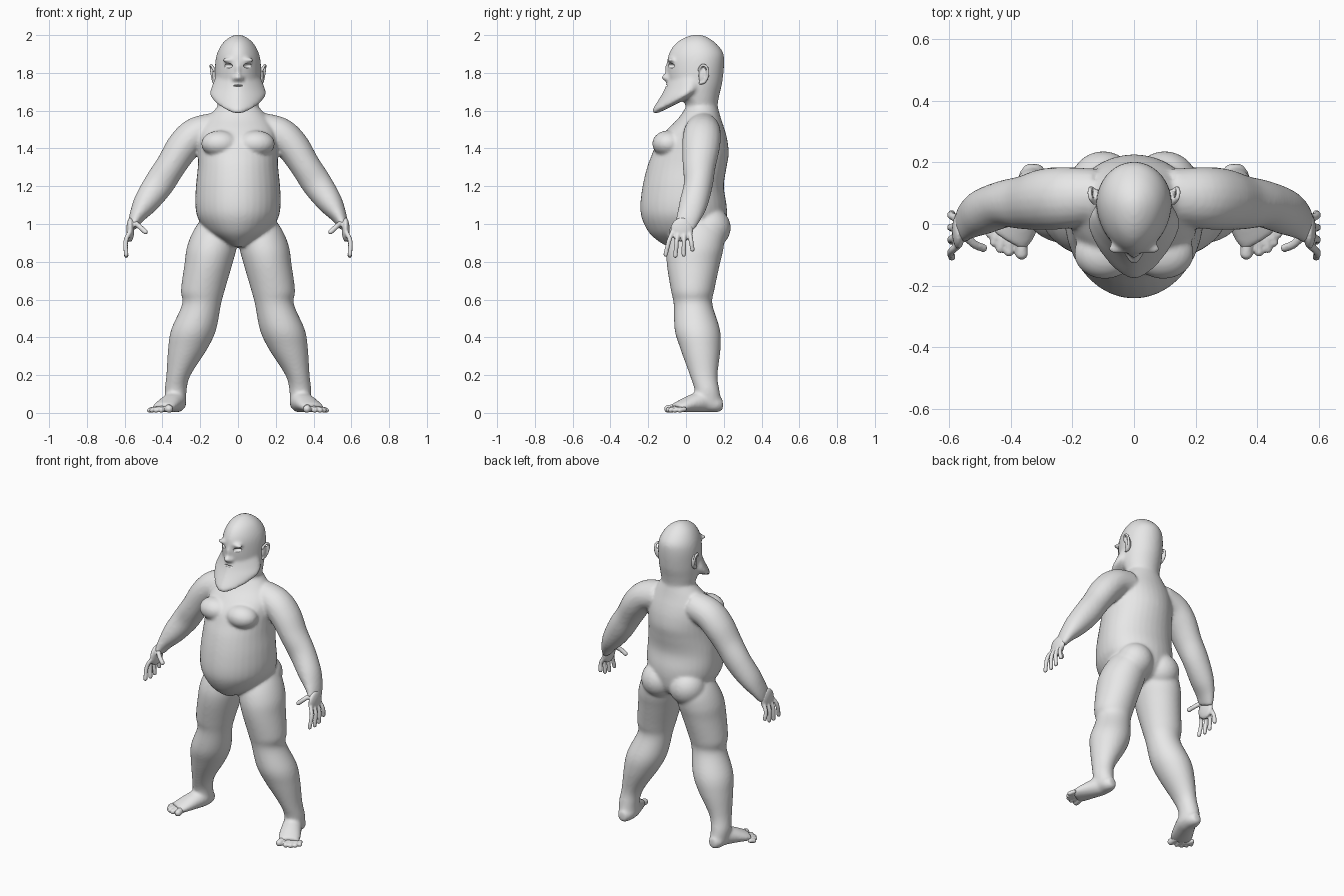
import bpy, bmesh
from math import sin, cos, pi, copysign
from mathutils import Vector, Matrix

cube = bpy.data.objects.get("Cube")
if cube:
    bpy.data.objects.remove(cube, do_unlink=True)

skin = bpy.data.materials.new("plain_grey")
skin.use_nodes = True
GREY = (0.8, 0.8, 0.8, 1)
skin.diffuse_color = GREY
for node in skin.node_tree.nodes:
    if node.type == 'BSDF_PRINCIPLED':
        node.inputs["Base Color"].default_value = GREY


# ---- helpers ----
def spline(rows, steps=5):
    """Smooth curve through rows of numbers."""
    rows = [Vector(r) for r in rows]
    out, last = [], len(rows) - 1
    for i in range(last):
        a, b, c, d = (rows[min(max(i + k, 0), last)] for k in (-1, 0, 1, 2))
        for s in range(steps):
            t = s / steps
            out.append(b + (c - a) * (t / 2) + (a * 2 - b * 5 + c * 4 - d) * (t * t / 2)
                       + (b * 3 - a - c * 3 + d) * (t ** 3 / 2))
    return out + [rows[-1]]


def loft(bm, rings):
    """Skin a list of rings and cap both ends."""
    rings = [[bm.verts.new(p) for p in ring] for ring in rings]
    n = len(rings[0])
    faces = [bm.faces.new(rings[0]), bm.faces.new(rings[-1][::-1])]
    for low, high in zip(rings, rings[1:]):
        for i in range(n):
            j = (i + 1) % n
            faces.append(bm.faces.new((low[j], low[i], high[i], high[j])))
    bmesh.ops.recalc_face_normals(bm, faces=faces)


def slices(bm, rows, point=1.0, seg=36):
    """Level slices: height, half width, front, middle, back, centre x."""
    rings = []
    for z, w, front, mid, back, cx in spline(rows):
        ring = []
        for i in range(seg):
            c, s = cos(2 * pi * i / seg), sin(2 * pi * i / seg)
            e, depth = (point, mid - front) if s < 0 else (1.0, back - mid)
            ring.append((cx + w * copysign(abs(c) ** e, c),
                         mid + depth * copysign(abs(s) ** e, s), z))
        rings.append(ring)
    loft(bm, rings)


def tube(bm, rows, ref, seg=20):
    """Limb along a path: x, y, z, radius across, radius along ref."""
    pts = spline(rows)
    rings = []
    for i, p in enumerate(pts):
        a, b = pts[max(i - 1, 0)], pts[min(i + 1, len(pts) - 1)]
        t = (Vector(b[:3]) - Vector(a[:3])).normalized()
        u = t.cross(Vector(ref)).normalized()
        v = u.cross(t)
        rings.append([Vector(p[:3]) + u * p[3] * cos(2 * pi * k / seg)
                      + v * p[4] * sin(2 * pi * k / seg) for k in range(seg)])
    loft(bm, rings)


def ball(bm, centre, size):
    m = Matrix.Translation(centre) @ Matrix.Diagonal((*size, 1))
    bmesh.ops.create_uvsphere(bm, u_segments=24, v_segments=16, radius=1, matrix=m)


def digit(bm, path, r, ref):
    """Finger or toe with round ends."""
    tube(bm, [(*p, r, r) for p in path], ref, 12)
    for p in (path[0], path[-1]):
        ball(bm, p, (r, r, r))


def mirror(bm):
    dup = bmesh.ops.duplicate(bm, geom=bm.verts[:] + bm.edges[:] + bm.faces[:])["geom"]
    verts = [g for g in dup if isinstance(g, bmesh.types.BMVert)]
    faces = [g for g in dup if isinstance(g, bmesh.types.BMFace)]
    bmesh.ops.scale(bm, vec=(-1, 1, 1), verts=verts)
    bmesh.ops.reverse_faces(bm, faces=faces)


def finish(bm, name, voxel=0, smooth=0):
    """Turn a bmesh into an object, fusing its pieces into one skin."""
    mesh = bpy.data.meshes.new(name)
    bm.to_mesh(mesh)
    bm.free()
    mesh.materials.append(skin)
    for f in mesh.polygons:
        f.use_smooth = True
    ob = bpy.data.objects.new(name, mesh)
    bpy.context.scene.collection.objects.link(ob)
    if voxel:
        fuse = ob.modifiers.new("fuse", 'REMESH')
        fuse.mode = 'VOXEL'
        fuse.voxel_size = voxel
        fuse.use_smooth_shade = True
        soft = ob.modifiers.new("soften", 'SMOOTH')
        soft.factor = 0.5
        soft.iterations = smooth
    return ob


Y, Z = (0, 1, 0), (0, 0, 1)

# ---- body: paired parts first, then mirrored ----
bm = bmesh.new()
# leg
slices(bm, [(1.06, .07, .0, .06, .13, .10), (.97, .118, -.07, .06, .2, .115),
            (.88, .132, -.1, .05, .2, .138), (.79, .127, -.102, .04, .18, .156),
            (.65, .116, -.08, .035, .15, .186), (.575, .103, -.065, .04, .14, .193),
            (.44, .119, -.06, .06, .18, .235), (.34, .104, -.03, .075, .183, .266),
            (.2, .064, .02, .095, .167, .315), (.12, .058, .045, .11, .177, .33),
            (.05, .055, .04, .11, .19, .328)])
# arm
tube(bm, [(.12, .09, 1.5, .09, .09), (.22, .085, 1.475, .09, .1),
          (.29, .08, 1.41, .088, .1), (.355, .07, 1.31, .08, .088),
          (.42, .065, 1.21, .08, .077), (.49, .04, 1.11, .066, .075),
          (.535, .015, 1.04, .042, .065), (.56, -.01, .985, .024, .055)], Y)
# foot
tube(bm, [(.325, .195, .045, .025, .03), (.327, .16, .046, .047, .044),
          (.33, .1, .06, .057, .058), (.355, .04, .051, .062, .049),
          (.385, -.02, .036, .066, .034), (.405, -.055, .026, .06, .024)], Z)
ball(bm, (.1, .125, .98), (.11, .112, .11))        # buttock
ball(bm, (.095, -.095, 1.425), (.1, .084, .07))    # chest
ball(bm, (.05, -.08, 1.868), (.036, .02, .012))    # brow
ball(bm, (.018, -.1, 1.77), (.014, .014, .012))    # nostril
mirror(bm)

# torso with belly
slices(bm, [(.88, .03, -.1, .0, .08, 0), (.915, .1, -.155, .02, .16, 0),
            (.96, .165, -.2, .03, .2, 0), (1.03, .212, -.234, .03, .215, 0),
            (1.1, .226, -.242, .03, .215, 0), (1.2, .223, -.23, .03, .2, 0),
            (1.3, .213, -.206, .03, .215, 0), (1.37, .21, -.18, .03, .226, 0),
            (1.44, .21, -.15, .04, .22, 0), (1.5, .2, -.1, .05, .205, 0),
            (1.56, .16, -.04, .07, .185, 0), (1.62, .11, .0, .08, .168, 0)])
# neck and skull
slices(bm, [(1.5, .1, .0, .08, .165, 0), (1.62, .107, .0, .07, .167, 0),
            (1.68, .117, -.04, .06, .176, 0), (1.75, .123, -.09, .06, .192, 0),
            (1.85, .121, -.1, .07, .202, 0), (1.91, .108, -.087, .07, .195, 0),
            (1.96, .079, -.05, .065, .155, 0), (1.99, .042, .0, .062, .11, 0),
            (2.002, .01, .045, .06, .075, 0)], 1.12)
# beard and jaw
slices(bm, [(1.587, .025, -.18, -.165, -.15, 0), (1.61, .072, -.175, -.13, -.1, 0),
            (1.64, .117, -.157, -.07, -.04, 0), (1.68, .147, -.132, -.01, .04, 0),
            (1.72, .142, -.112, .02, .1, 0), (1.78, .117, -.09, .03, .1, 0)], 1.3)
# nose
ball(bm, (0, -.108, 1.776), (.02, .022, .018))
ball(bm, (0, -.092, 1.815), (.014, .02, .045))
body = finish(bm, "body", 0.009, 7)

# ---- eye sockets and mouth, cut into the face ----
bm = bmesh.new()
ball(bm, (.056, -.09, 1.838), (.027, .035, .014))
mirror(bm)
ball(bm, (0, -.12, 1.732), (.045, .028, .005))
cutter = finish(bm, "face_cutter")
cutter.hide_render = True
cutter.display_type = 'WIRE'
cut = body.modifiers.new("face_cuts", 'BOOLEAN')
cut.operation = 'DIFFERENCE'
cut.object = cutter

# ---- ears ----
bm = bmesh.new()
ball(bm, (.122, .09, 1.785), (.014, .024, .046))
rim = [(.125, .075, 1.745), (.13, .1, 1.755), (.138, .115, 1.79), (.143, .11, 1.83),
       (.141, .085, 1.84), (.128, .068, 1.815)]
digit(bm, rim, .008, (1, 0, 0))
mirror(bm)
finish(bm, "ears", 0.005, 3)

# ---- hands ----
bm = bmesh.new()
ball(bm, (.57, -.022, .97), (.021, .06, .065))
for root, tip, end in ((-.072, -.108, .838), (-.042, -.056, .832),
                       (-.01, -.012, .838), (.02, .034, .865)):
    digit(bm, [(.574, root, .955), (.594, (root + tip) / 2, .91), (.592, tip, end)],
          .0125, Y)
digit(bm, [(.55, -.035, 1.01), (.52, -.065, .985), (.49, -.078, .958)], .014, Y)
mirror(bm)
finish(bm, "hands", 0.006, 3)

# ---- toes ----
bm = bmesh.new()
for x, y, dx, length, r in ((.368, -.04, -.003, .055, .021), (.402, -.05, .004, .04, .016),
                            (.426, -.045, .008, .035, .015), (.444, -.03, .011, .03, .014),
                            (.455, -.008, .014, .025, .013)):
    digit(bm, [(x, y, r + .006), (x + dx / 2, y - length / 2, r + .004),
               (x + dx, y - length, r)], r, Z)
mirror(bm)
finish(bm, "toes", 0.006, 2)
